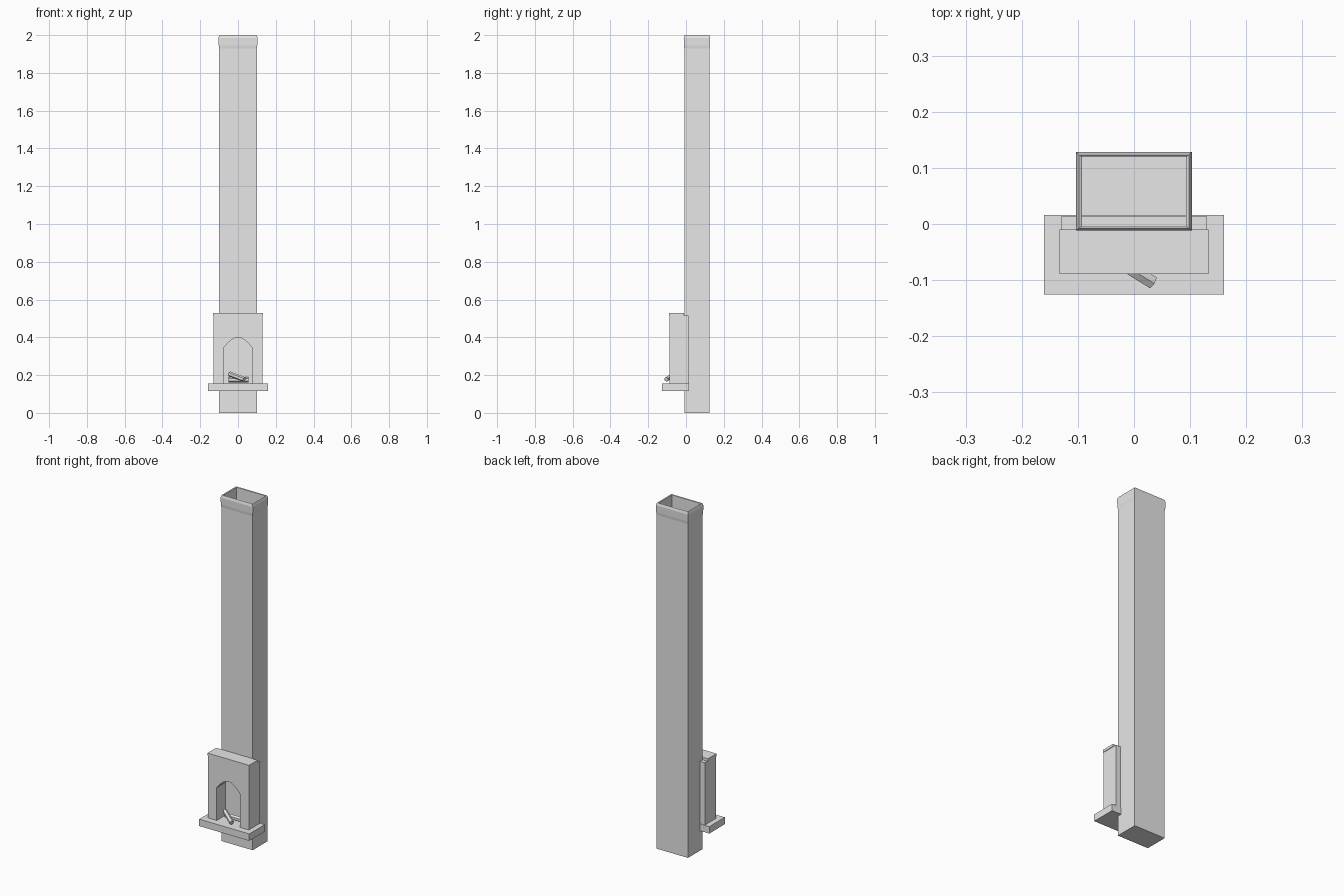
import bpy, bmesh, math
from mathutils import Vector

if "Cube" in bpy.data.objects:
    bpy.data.objects.remove(bpy.data.objects["Cube"])

stone = bpy.data.materials.new("grey_stone")
stone.diffuse_color = (0.8, 0.8, 0.8, 1)
stone.use_nodes = True
stone.node_tree.nodes["Principled BSDF"].inputs["Base Color"].default_value = stone.diffuse_color


def finish(name, bm):
    bmesh.ops.recalc_face_normals(bm, faces=bm.faces)
    me = bpy.data.meshes.new(name)
    bm.to_mesh(me)
    bm.free()
    me.materials.append(stone)
    ob = bpy.data.objects.new(name, me)
    bpy.context.collection.objects.link(ob)
    return ob


def box(name, x0, x1, y0, y1, z0, z1):
    bm = bmesh.new()
    bmesh.ops.create_cube(bm, size=1)
    for v in bm.verts:
        v.co = ((x0 + x1) / 2 + v.co.x * (x1 - x0),
                (y0 + y1) / 2 + v.co.y * (y1 - y0),
                (z0 + z1) / 2 + v.co.z * (z1 - z0))
    return finish(name, bm)


def log(name, a, b, radius):
    a, b = Vector(a), Vector(b)
    bm = bmesh.new()
    bmesh.ops.create_cone(bm, cap_ends=True, segments=6, radius1=radius,
                          radius2=radius, depth=(b - a).length)
    turn = (b - a).to_track_quat('Z', 'Y')
    for v in bm.verts:
        v.co = turn @ v.co + (a + b) / 2
    return finish(name, bm)


# Hollow chimney: rings of (half width, half depth, height), closed at the base
CY = 0.058
rings = [(0.1, 0.067, 0), (0.1, 0.067, 1.93), (0.102, 0.069, 1.945),
         (0.103, 0.07, 1.985), (0.1, 0.067, 1.997), (0.098, 0.065, 2.0),
         (0.093, 0.062, 1.997), (0.093, 0.062, 0.01)]
bm = bmesh.new()
loops = [[bm.verts.new((sx * w, CY + sy * d, z))
          for sx, sy in ((-1, -1), (1, -1), (1, 1), (-1, 1))] for w, d, z in rings]
for lo, hi in zip(loops, loops[1:]):
    for i in range(4):
        j = (i + 1) % 4
        bm.faces.new((lo[i], lo[j], hi[j], hi[i]))
bm.faces.new(loops[0])
bm.faces.new(loops[-1])
finish("chimney", bm)

# Hearth slab and mantel shelf
box("hearth", -0.16, 0.16, -0.126, 0.016, 0.115, 0.155)
box("mantel", -0.133, 0.133, -0.089, -0.01, 0.515, 0.53)

# Fireplace surround: an outline with an arched opening, extruded backwards
half = [(0.0, 0.4), (0.018, 0.396), (0.037, 0.385), (0.056, 0.368), (0.075, 0.345),
        (0.075, 0.155), (0.13, 0.155), (0.13, 0.515), (0.0, 0.515)]
bm = bmesh.new()
for s in (1, -1):
    face = bm.faces.new([bm.verts.new((s * x, -0.087, z)) for x, z in half])
    out = bmesh.ops.extrude_face_region(bm, geom=[face])["geom"]
    bmesh.ops.translate(bm, vec=(0, 0.1, 0),
                        verts=[g for g in out if isinstance(g, bmesh.types.BMVert)])
# drop the seam faces where the halves meet
bmesh.ops.delete(bm, geom=[f for f in bm.faces if all(abs(v.co.x) < 1e-5 for v in f.verts)],
                 context='FACES')
bmesh.ops.remove_doubles(bm, verts=bm.verts, dist=1e-4)
bmesh.ops.dissolve_limit(bm, angle_limit=math.radians(1), verts=bm.verts, edges=bm.edges)
finish("fireplace_surround", bm)

# Crossed logs
log("back_log", (-0.05, -0.04, 0.175), (0.055, -0.04, 0.175), 0.014)
log("front_log", (-0.045, -0.056, 0.207), (0.033, -0.104, 0.177), 0.013)
